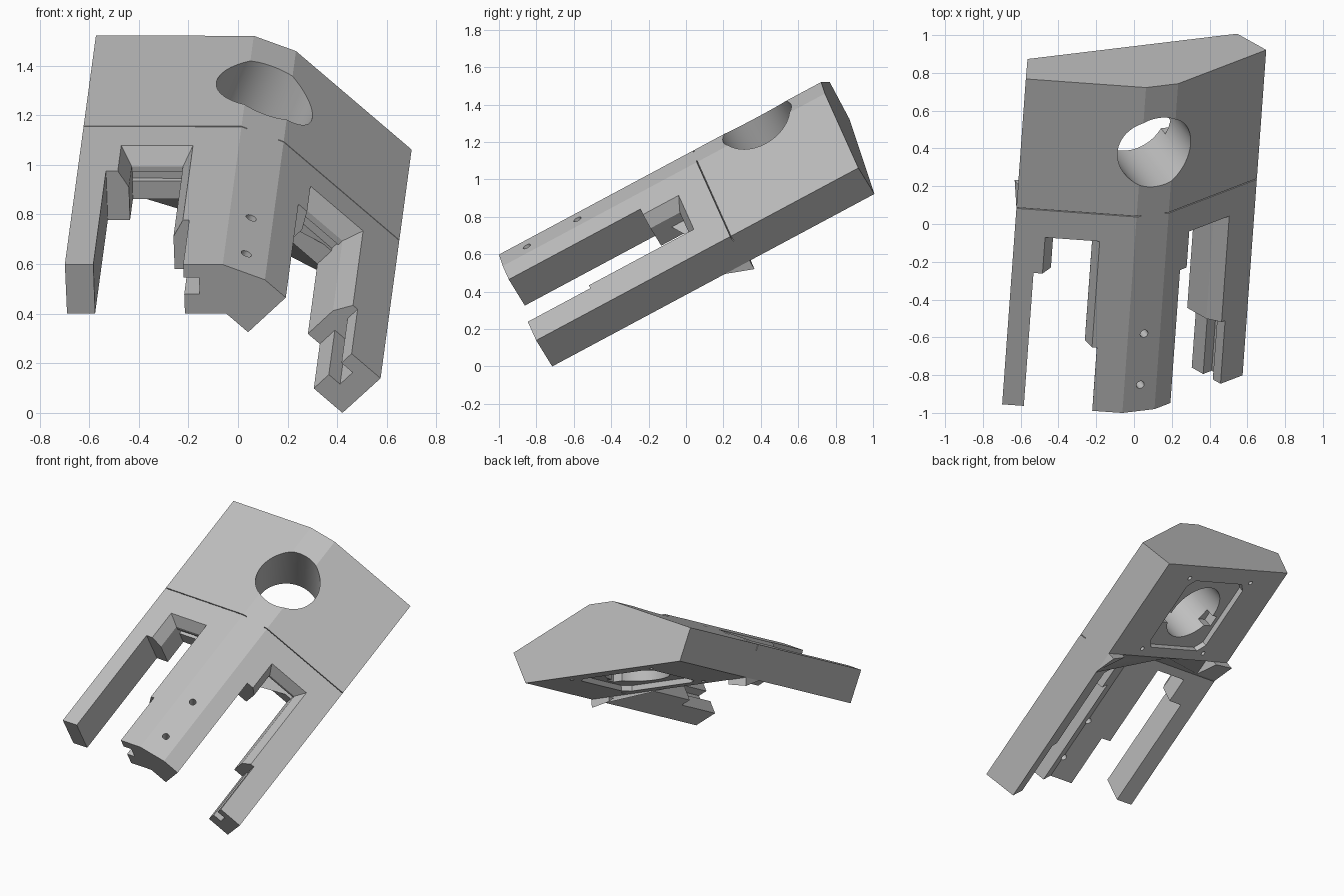
import bpy, bmesh, math
from mathutils import Matrix, Vector

if "Cube" in bpy.data.objects:
    bpy.data.objects.remove(bpy.data.objects["Cube"])

grey = bpy.data.materials.new("plain grey")
grey.diffuse_color = (0.52, 0.52, 0.52, 1)
grey.use_nodes = True
grey.node_tree.nodes["Principled BSDF"].inputs["Base Color"].default_value = grey.diffuse_color

# Tilted part frame: p = across, u = lengthwise, q = part's own up
U = Vector((0.064, 0.880, 0.471)).normalized()
V = Vector((0.880, -0.064, 0)).normalized()
N = V.cross(U)
C, S = math.cos(math.radians(22.5)), math.sin(math.radians(22.5))
P, Q = V * C - N * S, V * S + N * C
FRAME = Matrix((P, U, Q)).transposed().to_4x4()
FRAME.translation = -0.283 * P + 0.482 * Q

FRONT, REAR, HOLE = -0.60, 1.358, 0.957


def add_mesh(name, bm):
    bmesh.ops.recalc_face_normals(bm, faces=bm.faces)
    me = bpy.data.meshes.new(name)
    bm.to_mesh(me)
    bm.free()
    ob = bpy.data.objects.new(name, me)
    me.materials.append(grey)
    bpy.context.collection.objects.link(ob)
    return ob


def loft(name, sections):
    """Skin matching (p, u, q) rings into a closed solid."""
    bm = bmesh.new()
    rings = [[bm.verts.new(v) for v in s] for s in sections]
    n = len(rings[0])
    for a, b in zip(rings, rings[1:]):
        for i in range(n):
            j = (i + 1) % n
            bm.faces.new((a[i], a[j], b[j], b[i]))
    bm.faces.new(rings[0][::-1])
    bm.faces.new(rings[-1])
    return add_mesh(name, bm)


def section(pts, u):
    return [(p, u, q) for p, q in pts]


def box(name, p, u, q):
    return loft(name, [[(p[0], u[0], z), (p[1], u[0], z), (p[1], u[1], z), (p[0], u[1], z)] for z in q])


def cylinder(name, p, u, r, q, n):
    ring = [(p + r * math.cos(2 * math.pi * i / n), u + r * math.sin(2 * math.pi * i / n)) for i in range(n)]
    return loft(name, [[(x, y, z) for x, y in ring] for z in q])


def panel_cut(name, side, layers):
    """Cutter on a sloping panel; layers are (depth, x0, x1, u0, u1)."""
    if side < 0:
        start, along, inward = (-0.681, 0.207), (0.925, 0.381), (0.381, -0.925)
    else:
        start, along, inward = (0.091, 0.45), (0.925, -0.381), (-0.381, -0.925)

    def pt(x, t, u):
        return (start[0] + x * along[0] + t * inward[0], u, start[1] + x * along[1] + t * inward[1])
    return loft(name, [[pt(x0, t, u0), pt(x1, t, u0), pt(x1, t, u1), pt(x0, t, u1)]
                       for t, x0, x1, u0, u1 in layers])


# Main body: six-sided bar, full length
outline = [(-0.594, 0), (-0.681, 0.207), (-0.091, 0.45), (0.091, 0.45), (0.681, 0.207), (0.594, 0)]
body = loft("bracket_body", [section(outline, FRONT), section(outline, REAR)])


def apply(tool, op='DIFFERENCE'):
    mod = body.modifiers.new("cut", 'BOOLEAN')
    mod.operation, mod.solver, mod.object = op, 'EXACT', tool
    bpy.context.view_layer.objects.active = body
    bpy.ops.object.modifier_apply(modifier=mod.name)
    bpy.data.objects.remove(tool)


# Arched underside, ramping down to the rear block
def arch(u, h):
    return section([(-0.594, 0), (-0.7, -0.1), (0.7, -0.1), (0.594, 0), (0, h)], u)


apply(loft("arch_cutter", [arch(-0.7, 0.246), arch(0.44, 0.246), arch(0.60, 0.002)]))

# Small wedges under the panel edges
for s in (-1, 1):
    apply(loft("edge_wedge", [
        [(s * 0.594, 0.45, 0.0), (s * 0.46, 0.45, 0.055), (s * 0.46, 0.45, 0.08), (s * 0.594, 0.45, 0.04)],
        [(s * 0.594, 0.60, -0.055), (s * 0.46, 0.60, -0.03), (s * 0.46, 0.60, 0.08), (s * 0.594, 0.60, 0.04)],
    ]), 'UNION')

# Stepped slots with chamfered lips, side groove and seam slit
for s in (-1, 1):
    apply(panel_cut("lipped_slot", s, [(-0.04, 0.140, 0.474, -0.7, 0.438), (0.075, 0.205, 0.412, -0.7, 0.378),
                                       (0.30, 0.205, 0.412, -0.7, 0.378)]))
    apply(panel_cut("short_step", s, [(-0.05, 0.115, 0.30, -0.71, 0.20), (0.29, 0.115, 0.30, -0.71, 0.20)]))
    apply(panel_cut("long_step", s, [(-0.06, 0.28, 0.478, -0.72, -0.22), (0.28, 0.28, 0.478, -0.72, -0.22)]))
    apply(panel_cut("side_groove", s, [(0.06, 0.45, 0.54, -0.73, -0.22), (0.135, 0.45, 0.54, -0.73, -0.22)]))
    apply(panel_cut("end_groove", s, [(0.10, 0.205, 0.412, 0.3, 0.40), (0.14, 0.205, 0.412, 0.3, 0.40)]))
    x0, x1 = (-0.1, 0.66) if s < 0 else (-0.02, 0.74)
    apply(panel_cut("seam_slit", s, [(-0.05, x0, x1, 0.579, 0.584), (0.04, x0, x1, 0.579, 0.584)]))

# Round opening, square recess beneath it and cable notches
apply(cylinder("round_opening", 0, HOLE, 0.207, (-0.2, 0.6), 64))
k, c = 0.28, 0.05
recess = [(-k + c, -k), (k - c, -k), (k, -k + c), (k, k - c), (k - c, k), (-k + c, k), (-k, k - c), (-k, -k + c)]
apply(loft("square_recess", [[(p, HOLE + u, z) for p, u in recess] for z in (-0.1, 0.035)]))
for s in (-1, 1):
    apply(box("cable_notch", sorted((s * 0.15, s * 0.25)), (0.86, 0.94), (-0.1, 0.10)))

# Screw holes: four around the recess, two through the middle prong
for p in (-0.305, 0.305):
    for u in (0.66, 1.255):
        apply(cylinder("corner_screw_hole", p, u, 0.015, (-0.1, 0.10), 16))
for u in (-0.135, -0.442):
    apply(cylinder("prong_screw_hole", 0, u, 0.022, (0.05, 0.6), 20))

# Tilt into place, shade, stand on the ground
body.data.transform(FRAME)
low = min(v.co.z for v in body.data.vertices)
body.data.transform(Matrix.Translation((0, 0, -low)))
body.select_set(True)
bpy.context.view_layer.objects.active = body
bpy.ops.object.shade_smooth_by_angle(angle=math.radians(20))
